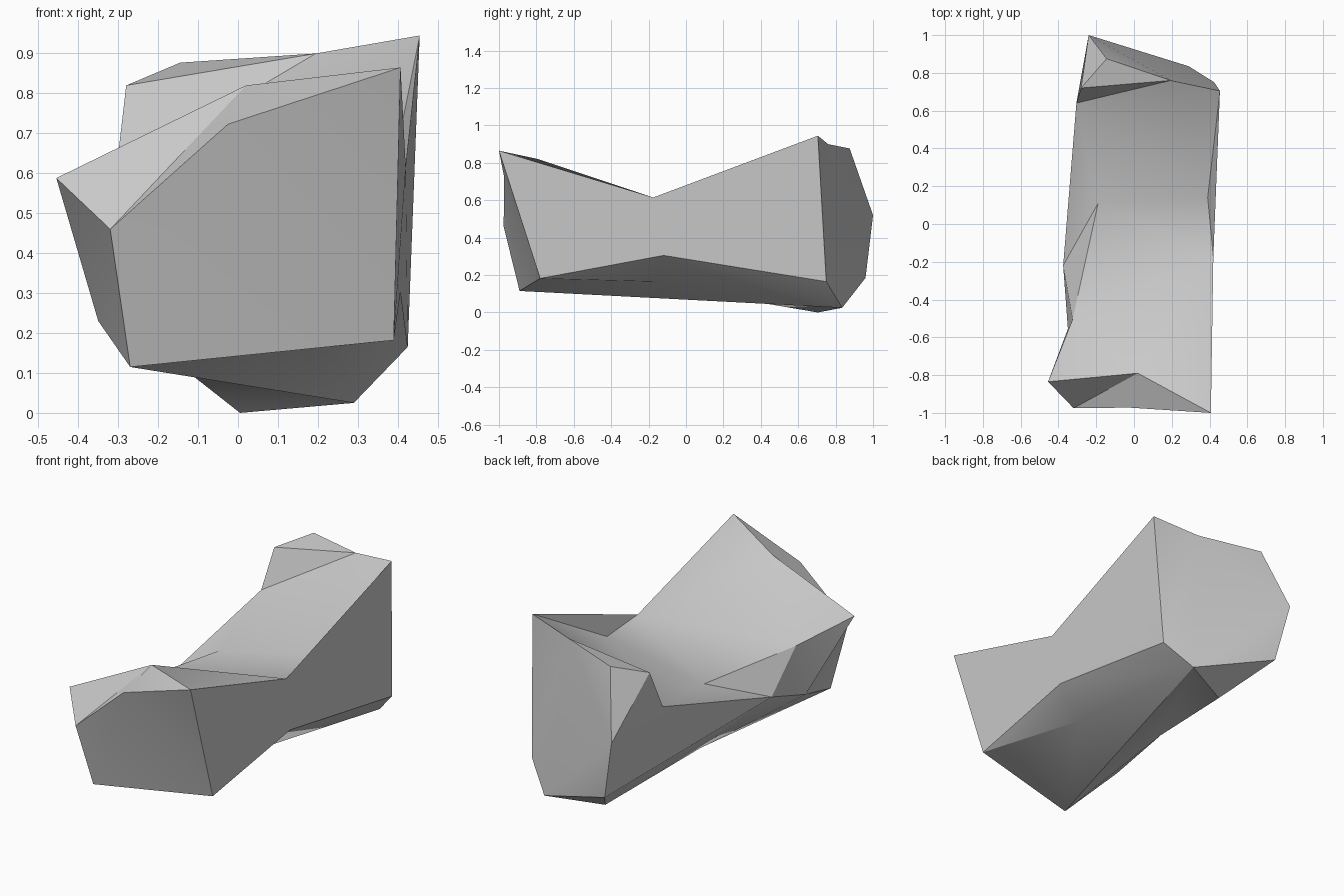
import bpy, bmesh, math

cube = bpy.data.objects.get("Cube")
if cube:
    bpy.data.objects.remove(cube, do_unlink=True)

# One plain grey stone material
stone = bpy.data.materials.new("stone grey")
stone.use_nodes = True
grey = (0.59, 0.59, 0.59, 1.0)
stone.diffuse_color = grey
stone.node_tree.nodes["Principled BSDF"].inputs["Base Color"].default_value = grey

# Corners of the rock, grouped by region
front_end = {"A": (.407, -1, .865), "B": (-.025, -.972, .723), "C": (-.32, -.975, .46),
             "D": (-.27, -.89, .115), "E": (.39, -.78, .182),
             "F": (-.455, -.835, .588), "G": (.02, -.79, .82)}
waist = {"H": (.42, -.175, .615), "K": (.407, -.12, .305), "L": (.39, .14, .62),
         "N": (-.19, .11, .5), "M": (-.375, -.22, .35),
         "Y": (-.35, -.555, .23), "Z": (-.325, -.505, .513)}
back_end = {"I": (.455, .705, .945), "J": (.425, .75, .165), "O": (-.24, 1, .52),
            "R": (.195, .76, .9), "S": (-.145, .875, .877), "T": (-.28, .72, .82),
            "U": (-.305, .64, .605), "V": (-.17, .96, .185)}
underside = {"P": (.23, -.17, .165), "Q": (-.135, .06, .11),
             "W": (.29, .835, .025), "X": (.005, .705, 0)}

bm = bmesh.new()
corner = {}
for region in (front_end, waist, back_end, underside):
    for name, co in region.items():
        corner[name] = bm.verts.new(co)


def fan(hub, rim):
    """Facets from one hub corner out to a chain of rim corners."""
    for a, b in zip(rim, rim[1:]):
        bm.faces.new([corner[hub], corner[a], corner[b]])


fan("B", "AEDC")       # front face
fan("H", "AEKJI")      # +x side
fan("G", "ABCFZHA")    # front brow
fan("Y", "DCFZ")       # front cheek on the -x side
fan("N", "ZHLUMZ")     # valley across the top
fan("L", "HIRU")       # slope up to the back
fan("T", "URSOU")      # back knob
fan("O", "SRWVU")      # back face, -x half
fan("R", "WJI")        # back face, +x half
fan("M", "UVXQYZ")     # -x side
fan("Q", "XWDY")       # lower -x side
fan("P", "DWKED")      # hollow underneath
fan("W", "KJ")         # lower back edge
fan("X", "VW")         # foot

bmesh.ops.recalc_face_normals(bm, faces=bm.faces)
mesh = bpy.data.meshes.new("rock")
bm.to_mesh(mesh)
bm.free()
mesh.materials.append(stone)
rock = bpy.data.objects.new("rock", mesh)
bpy.context.collection.objects.link(rock)

# Soft shading over shallow facets, sharp at the strong edges
bpy.ops.object.select_all(action="DESELECT")
rock.select_set(True)
bpy.context.view_layer.objects.active = rock
bpy.ops.object.shade_smooth_by_angle(angle=math.radians(30))
